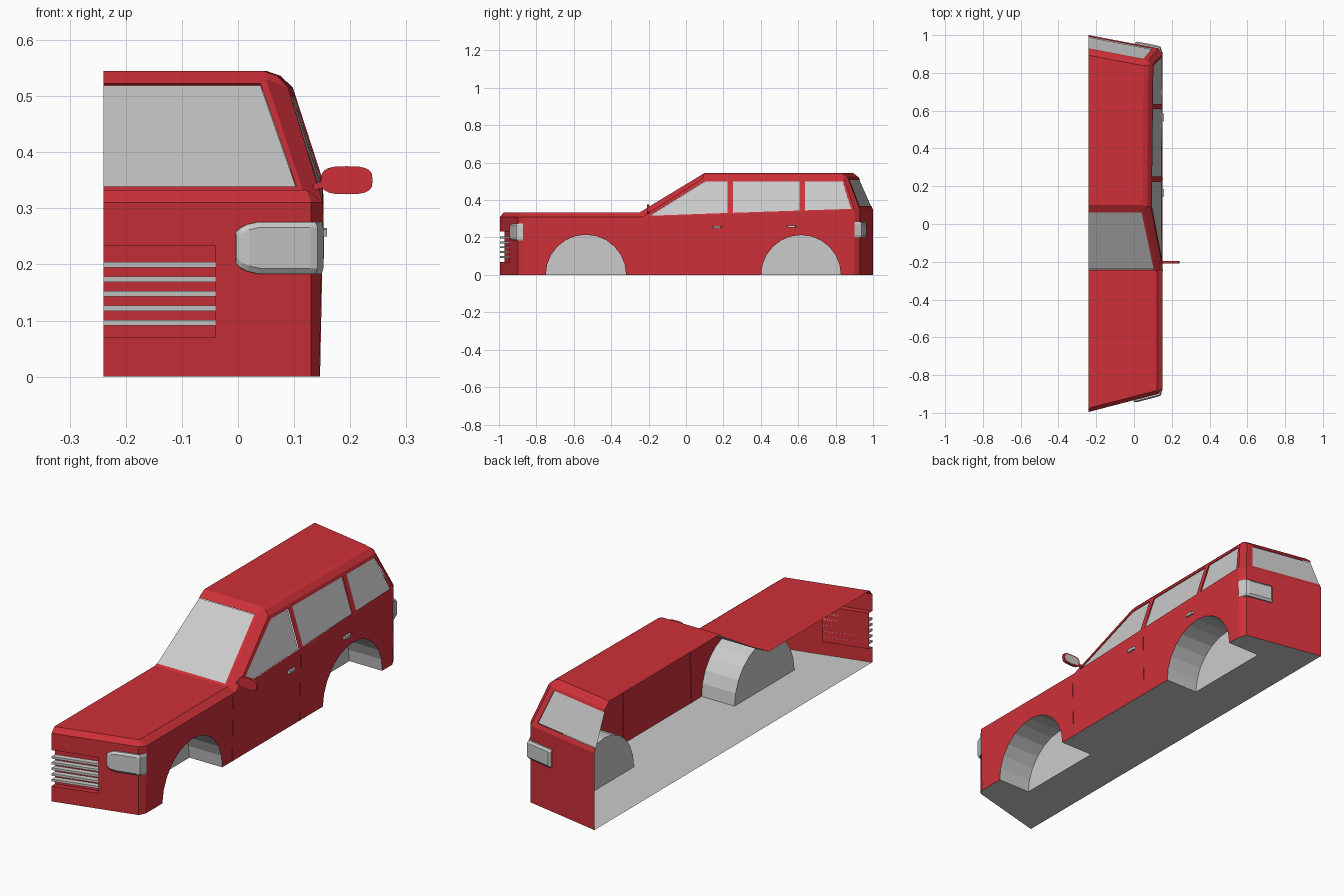
import bpy, bmesh
from math import sin, cos, pi
from mathutils import Vector

if "Cube" in bpy.data.objects:
    bpy.data.objects.remove(bpy.data.objects["Cube"])

red = bpy.data.materials.new("red_paint")
red.diffuse_color = (0.62, 0.03, 0.04, 1)
red.use_nodes = True
red.node_tree.nodes["Principled BSDF"].inputs["Base Color"].default_value = red.diffuse_color
CX = -0.24                                   # open centre plane of the half body
WELLS = [(-0.535, 0.215), (0.615, 0.213)]    # wheel arch centre and radius
WELL_X = -0.02

# Body surfaces: each maps two plan values to a 3D point
def belt(y): return 0.31 + 0.0345 * (y + 0.23)
def low_side(y, z): return (0.145 + 0.02 * z, y, z)
def up_side(y, z): return (0.1515 - 0.32 * (z - belt(y)), y, z)
def front(x, z, d=0): return (x, -0.995 + 0.26 * (x - CX) + d, z)
def rear(x, z): return (x, 1 - 0.19 * (x - CX), z)
def screen(x, t): return (x, -0.25 + 0.325 * t, 0.333 + 0.197 * t)
def tail(x, z): return (x, 1 - 0.19 * (x - CX) - 0.44 * (z - 0.349), z)

def arc(c, r, n=12):
    return [(c - r * cos(pi * i / n), r * sin(pi * i / n)) for i in range(n + 1)]

def panel(bm, outer, holes=()):
    loops = [[bm.verts.new(p) for p in loop] for loop in (outer, *holes)]
    if not holes:
        bm.faces.new(loops[0])
        return
    edges = [bm.edges.new((l[i - 1], l[i])) for l in loops for i in range(len(l))]
    bmesh.ops.triangle_fill(bm, use_beauty=True, edges=edges)

def finish(name, bm, mat=None, weld=0.0012):
    bmesh.ops.remove_doubles(bm, verts=bm.verts, dist=weld)
    bmesh.ops.recalc_face_normals(bm, faces=bm.faces)
    me = bpy.data.meshes.new(name)
    bm.to_mesh(me)
    bm.free()
    ob = bpy.data.objects.new(name, me)
    bpy.context.collection.objects.link(ob)
    if mat:
        me.materials.append(mat)
    return ob

def prism(name, pts, offset, mat=None):
    """Closed solid made by sweeping a polygon along an offset."""
    bm = bmesh.new()
    a = [Vector(p) for p in pts]
    b = [p + Vector(offset) for p in a]
    panel(bm, a)
    panel(bm, b)
    for i in range(len(a)):
        panel(bm, [a[i - 1], a[i], b[i], b[i - 1]])
    return finish(name, bm, mat, 0.0001)

# Key corners
F1, S = front(0.13, 0.31), low_side(-0.87, 0.31)
H0, H1, H2, H3 = (CX, -0.975, 0.333), (0.122, -0.881, 0.333), (0.122, -0.25, 0.333), (CX, -0.25, 0.333)
A0, A1 = up_side(-0.23, 0.31), up_side(0.09, 0.515)
C0, C1 = up_side(0.9, 0.349), up_side(0.845, 0.515)
W0, W1 = screen(0.115, 0), screen(0.05, 1)
T0, T1 = rear(0.13, 0.349), tail(0.075, 0.52)
R0, R1, R2, R3 = (CX, 0.1, 0.545), (0.045, 0.1, 0.545), (0.05, 0.838, 0.545), (CX, 0.893, 0.545)
M0, M1 = (0.07, 0.095, 0.536), (0.076, 0.842, 0.536)

# Windows (corner lists)
side_wins = [[(-0.195, 0.316), (0.1, 0.5), (0.222, 0.5), (0.222, 0.331)],
             [(0.252, 0.332), (0.252, 0.5), (0.608, 0.5), (0.608, 0.344)],
             [(0.636, 0.345), (0.636, 0.5), (0.838, 0.5), (0.883, 0.353)]]
side_wins = [[up_side(*p) for p in w] for w in side_wins]
wind = [screen(CX, 0.03), screen(0.104, 0.03), screen(0.04, 0.96), screen(CX, 0.96)]
back = [tail(CX, 0.368), tail(0.095, 0.368), tail(0.05, 0.508), tail(CX, 0.508)]

# Painted body shell
bm = bmesh.new()
arches = [p for w in WELLS for p in arc(*w)]
panel(bm, [low_side(*p) for p in [(-0.87, 0), *arches, (0.9, 0), (0.9, 0.349), (-0.23, 0.31), (-0.87, 0.31)]])
panel(bm, [A0, A1, C1, C0], side_wins)
g0, g1, gx, gd = 0.07, 0.233, -0.04, 0.025
panel(bm, [front(*p) for p in [(CX, 0), (0.13, 0), (0.13, 0.31), (CX, 0.31),
                               (CX, g1), (gx, g1), (gx, g0), (CX, g0)]])
rim = [(CX, g1), (gx, g1), (gx, g0), (CX, g0)]
panel(bm, [front(*p, gd) for p in rim])
for a, b in zip(rim, rim[1:]):
    panel(bm, [front(*a), front(*b), front(*b, gd), front(*a, gd)])
panel(bm, [front(0.13, 0), low_side(-0.87, 0), S, F1])
panel(bm, [front(CX, 0.31), F1, H1, H0])
panel(bm, [F1, S, H1])
panel(bm, [S, A0, H2, H1])
panel(bm, [H0, H1, H2, W0, H3])
panel(bm, [H2, A0, W0])
panel(bm, [H3, W0, wind[1], wind[0]])
panel(bm, [W0, W1, wind[2], wind[1]])
panel(bm, [W1, screen(CX, 1), wind[3], wind[2]])
panel(bm, [W0, A0, A1, W1])
panel(bm, [screen(CX, 1), W1, R1, R0])
panel(bm, [W1, M0, R1])
panel(bm, [W1, A1, M0])
panel(bm, [R0, R1, R2, R3])
panel(bm, [R1, M0, M1, R2])
panel(bm, [M0, A1, C1, M1])
panel(bm, [R3, R2, T1, tail(CX, 0.52)])
panel(bm, [R2, M1, T1])
panel(bm, [M1, C1, T1])
panel(bm, [C1, C0, T0, T1])
panel(bm, [rear(CX, 0.349), T0, back[1], back[0]])
panel(bm, [T0, T1, back[2], back[1]])
panel(bm, [T1, tail(CX, 0.52), back[3], back[2]])
panel(bm, [rear(CX, 0), rear(0.13, 0), T0, rear(CX, 0.349)])
panel(bm, [rear(0.13, 0), low_side(0.9, 0), C0, T0])
finish("body_shell", bm, red)

# Glass, set slightly inside the frames
for name, pts, off in [("windscreen", wind, (0, 0.002, -0.003)), ("rear_window", back, (0, -0.003, 0))] + \
        [("side_window_%d" % i, w, (-0.003, 0, -0.001)) for i, w in enumerate(side_wins)]:
    bm = bmesh.new()
    panel(bm, [Vector(p) + Vector(off) for p in pts])
    finish(name, bm)

# Floor with notches for the wheels
bm = bmesh.new()
notch = [q for c, r in WELLS for q in [(0.145, c - r, 0), (WELL_X, c - r, 0), (WELL_X, c + r, 0), (0.145, c + r, 0)]]
panel(bm, [front(CX, 0), front(0.13, 0), (0.145, -0.87, 0), *notch, (0.145, 0.9, 0), rear(0.13, 0), rear(CX, 0)])
finish("floor", bm)

# Wheel wells: half drum and inner wall
for name, w in zip(("front_wheel_well", "rear_wheel_well"), WELLS):
    bm = bmesh.new()
    pts = arc(*w)
    panel(bm, [(WELL_X, y, z) for y, z in pts])
    for a, b in zip(pts, pts[1:]):
        panel(bm, [low_side(*a), low_side(*b), (WELL_X, *b), (WELL_X, *a)])
    finish(name, bm)

# Grille bars
for i in range(5):
    z = 0.091 + 0.0258 * i
    prism("grille_bar_%d" % i, [front(CX, z, 0), front(gx, z, 0), front(gx, z, gd), front(CX, z, gd)], (0, 0, 0.01))

# Lamps wrapping the corners: stations of position, normal, bottom, top, depth
def lamp(name, stations):
    bm = bmesh.new()
    rings = []
    for x, y, nx, ny, z0, z1, d in stations:
        n = Vector((nx, ny, 0)).normalized() * d
        rings.append([Vector((x, y, z)) + n * k for k, z in
                      [(0, z0), (0.5, z0), (1, z0 + 0.01), (1, z1 - 0.01), (0.5, z1), (0, z1)]])
    panel(bm, rings[0])
    panel(bm, rings[-1])
    for a, b in zip(rings, rings[1:]):
        for i in range(6):
            panel(bm, [a[i - 1], a[i], b[i], b[i - 1]])
    finish(name, bm, None, 0.0002)

heads = [(-0.004, 0.028, 0.005), (0.004, 0.036, 0.012), (0.016, 0.042, 0.014), (0.036, 0.0465, 0.014), (0.126, 0.0465, 0.014)]
lamp("headlight", [(*front(x, 0)[:2], 0.25, -0.97, 0.2295 - h, 0.2295 + h, d) for x, h, d in heads] +
     [(0.134, -0.897, 0.6, -0.8, 0.183, 0.276, 0.013), (0.147, -0.872, 1, -0.1, 0.183, 0.276, 0.005)])
lamp("tail_light", [(*rear(x, 0)[:2], 0.19, 0.98, 0.2, 0.283, d) for x, d in [(0.005, 0.006), (0.015, 0.014), (0.122, 0.014)]] +
     [(0.132, 0.928, 0.6, 0.8, 0.2, 0.283, 0.014), (0.148, 0.9, 1, 0.1, 0.2, 0.283, 0.005)])

# Door seams and handles
for name, y in (("front_door_seam", -0.25), ("rear_door_seam", 0.235)):
    top = belt(y) if y > 0 else 0.31
    prism(name, [(0.142, y, 0), (0.1462, y, 0), (0.1526, y, top), (0.148, y, top)], (0, 0.008, 0), red)
for name, y, z in (("front_door_handle", 0.14, 0.25), ("rear_door_handle", 0.54, 0.253)):
    prism(name, [(0.148, y, z), (0.159, y + 0.006, z), (0.159, y + 0.044, z), (0.148, y + 0.05, z)], (0, 0, 0.012))

# Door mirror: arm, housing and glass
def oval(rx, rz, y, n=20):
    sg = lambda v: (abs(v) ** 0.65) * (1 if v > 0 else -1)
    return [(0.194 + rx * sg(cos(2 * pi * i / n)), y, 0.35 + rz * sg(sin(2 * pi * i / n))) for i in range(n)]

prism("mirror_housing", oval(0.046, 0.025, -0.208), (0, 0.011, 0), red)
prism("mirror_glass", oval(0.039, 0.019, -0.198), (0, 0.002, 0))
prism("mirror_arm", [(0.134, -0.207, 0.331), (0.155, -0.207, 0.338), (0.155, -0.207, 0.35), (0.134, -0.207, 0.343)],
      (0, 0.01, 0), red)
